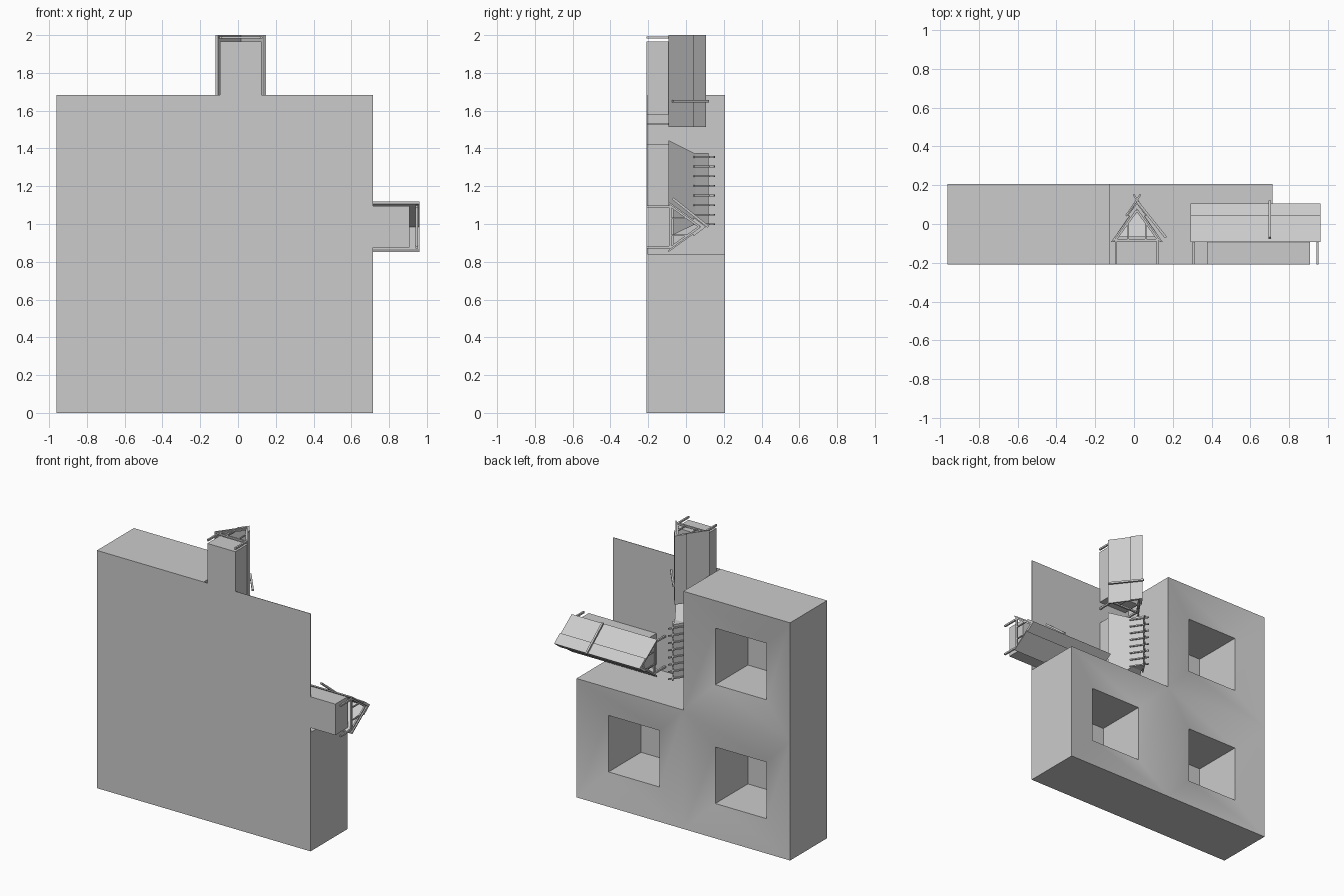
import bpy, bmesh
from mathutils import Vector

if "Cube" in bpy.data.objects:
    bpy.data.objects.remove(bpy.data.objects["Cube"])

grey = bpy.data.materials.new("plain_grey")
grey.diffuse_color = (0.6, 0.6, 0.6, 1)
grey.use_nodes = True
grey.node_tree.nodes["Principled BSDF"].inputs["Base Color"].default_value = grey.diffuse_color


def finish(name, bm, smooth=False):
    bmesh.ops.remove_doubles(bm, verts=bm.verts, dist=0.0005)
    bmesh.ops.recalc_face_normals(bm, faces=bm.faces)
    me = bpy.data.meshes.new(name)
    bm.to_mesh(me)
    bm.free()
    me.materials.append(grey)
    ob = bpy.data.objects.new(name, me)
    bpy.context.collection.objects.link(ob)
    if smooth:
        bpy.ops.object.select_all(action='DESELECT')
        ob.select_set(True)
        bpy.context.view_layer.objects.active = ob
        bpy.ops.object.shade_smooth_by_angle()
    return ob


def loft(name, a, b):
    """Solid between two matching outlines."""
    bm = bmesh.new()
    va, vb = [bm.verts.new(p) for p in a], [bm.verts.new(p) for p in b]
    n = len(a)
    for i in range(n):
        j = (i + 1) % n
        bm.faces.new((va[i], va[j], vb[j], vb[i]))
    bm.faces.new(va)
    bm.faces.new(vb)
    return finish(name, bm)


def prism(name, place, profile, v0, v1):
    return loft(name, [place(u, v0, h) for u, h in profile],
                [place(u, v1, h) for u, h in profile])


def box(name, place, u0, u1, v0, v1, h0, h1):
    return prism(name, place, [(u0, h0), (u1, h0), (u1, h1), (u0, h1)], v0, v1)


def beam(name, place, p, q, v, t):
    """Square bar in the cross plane, running from p to q."""
    d = (Vector(q) - Vector(p)).normalized() * t / 2
    n = (-d.y, d.x)
    prof = [(p[0] + n[0], p[1] + n[1]), (q[0] + n[0], q[1] + n[1]),
            (q[0] - n[0], q[1] - n[1]), (p[0] - n[0], p[1] - n[1])]
    return prism(name, place, prof, v - t / 2, v + t / 2)


# Local frames: u across the house, v along its ridge, h its height
def upright(u, v, h):
    return (0.015 + u, h, v)


def sideways(u, v, h):
    return (v, h, 0.985 + u)


# Three courtyard blocks with roofs sloping in to a square well
X0, XM, X1 = -0.96, -0.124, 0.714
Z0, ZM, Z1 = 0.0, 0.842, 1.684
BACK, RIM, LIP = -0.208, 0.206, 0.16
WELL = 0.2
bm = bmesh.new()


def ring(x0, x1, z0, z1, y):
    return [(x0, y, z0), (x1, y, z0), (x1, y, z1), (x0, y, z1)]


def face(points):
    bm.faces.new([bm.verts.new(p) for p in points])


for x0, x1, z0, z1, outer in ((X0, XM, Z0, ZM, (0, 3)), (XM, X1, Z0, ZM, (0, 1, 2)),
                              (X0, XM, ZM, Z1, (1, 2, 3))):
    cx, cz = (x0 + x1) / 2, (z0 + z1) / 2
    well = (cx - WELL, cx + WELL, cz - WELL, cz + WELL)
    base, rim = ring(x0, x1, z0, z1, BACK), ring(x0, x1, z0, z1, RIM)
    lip, floor = ring(*well, LIP), ring(*well, BACK + 0.004)
    for i in range(4):
        j = (i + 1) % 4
        face((rim[i], rim[j], lip[j], lip[i]))
        face((lip[i], lip[j], floor[j], floor[i]))
        if i in outer:
            face((base[i], base[j], rim[j], rim[i]))
    face(floor)
    face(base)
finish("courtyard_blocks", bm, smooth=True)

# Thin ground sheet in the open quarter
loft("ground_sheet", ring(XM, X1, ZM, Z1, BACK), ring(XM, X1, ZM, Z1, BACK + 0.003))


# Gabled longhouses
def longhouse(tag, place, roof0, roof1, body0, body1, post0, post1, bar_v):
    box(tag + "_body", place, -0.11, 0.11, body0, body1, BACK, -0.065)
    prism(tag + "_roof", place, [(-0.133, -0.092), (0, 0.093), (0.133, -0.092),
                                 (0.122, -0.092), (0, 0.078), (-0.122, -0.092)], roof0, roof1)
    prism(tag + "_ridge_cap", place, [(-0.05, 0.04), (0, 0.106), (0.05, 0.04),
                                      (0.036, 0.04), (0, 0.09), (-0.036, 0.04)], roof0, roof1)
    # porch frames at both ends
    for v in (post0, post1):
        for s in (-1, 1):
            box(tag + "_post", place, s * 0.114, s * 0.102, v - 0.006, v + 0.006, BACK, -0.08)
            beam(tag + "_rafter", place, (s * 0.112, -0.085), (0, 0.07), v, 0.01)
        box(tag + "_tie_beam", place, -0.115, 0.115, v - 0.006, v + 0.006, -0.09, -0.078)
        for s in (-1, 1):
            beam(tag + "_brace", place, (s * 0.045, -0.08), (s * 0.045, 0.005), v, 0.008)
    # bar lying over one slope
    beam(tag + "_roof_bar", place, (0.15, -0.07), (0, 0.118), bar_v, 0.013)


longhouse("upper_house", upright, 1.513, 2.0, 1.58, 1.965, 1.53, 1.987, 1.65)
longhouse("side_house", sideways, 0.29, 0.96, 0.375, 0.908, 0.308, 0.946, 0.70)

# Hipped middle house
box("middle_house_body", upright, -0.11, 0.11, 0.955, 1.42, BACK, -0.09)
eave = [(-0.133, 0.93), (0.133, 0.93), (0.133, 1.443), (-0.133, 1.443)]
top = [(-0.035, 1.0), (0.035, 1.0), (0.035, 1.372), (-0.035, 1.372)]
loft("middle_house_roof", [upright(u, v, -0.093) for u, v in eave],
     [upright(u, v, 0.05) for u, v in top])
prism("middle_house_ridge", upright,
      [(-0.042, 0.05), (0, 0.118), (0.042, 0.05)], 0.995, 1.376)

# Crossed ridge poles
for i in range(8):
    v = 0.998 + i * 0.051
    for s in (-1, 1):
        beam("ridge_pole", upright, (s * 0.056, 0.042), (s * -0.018, 0.152), v, 0.009)
